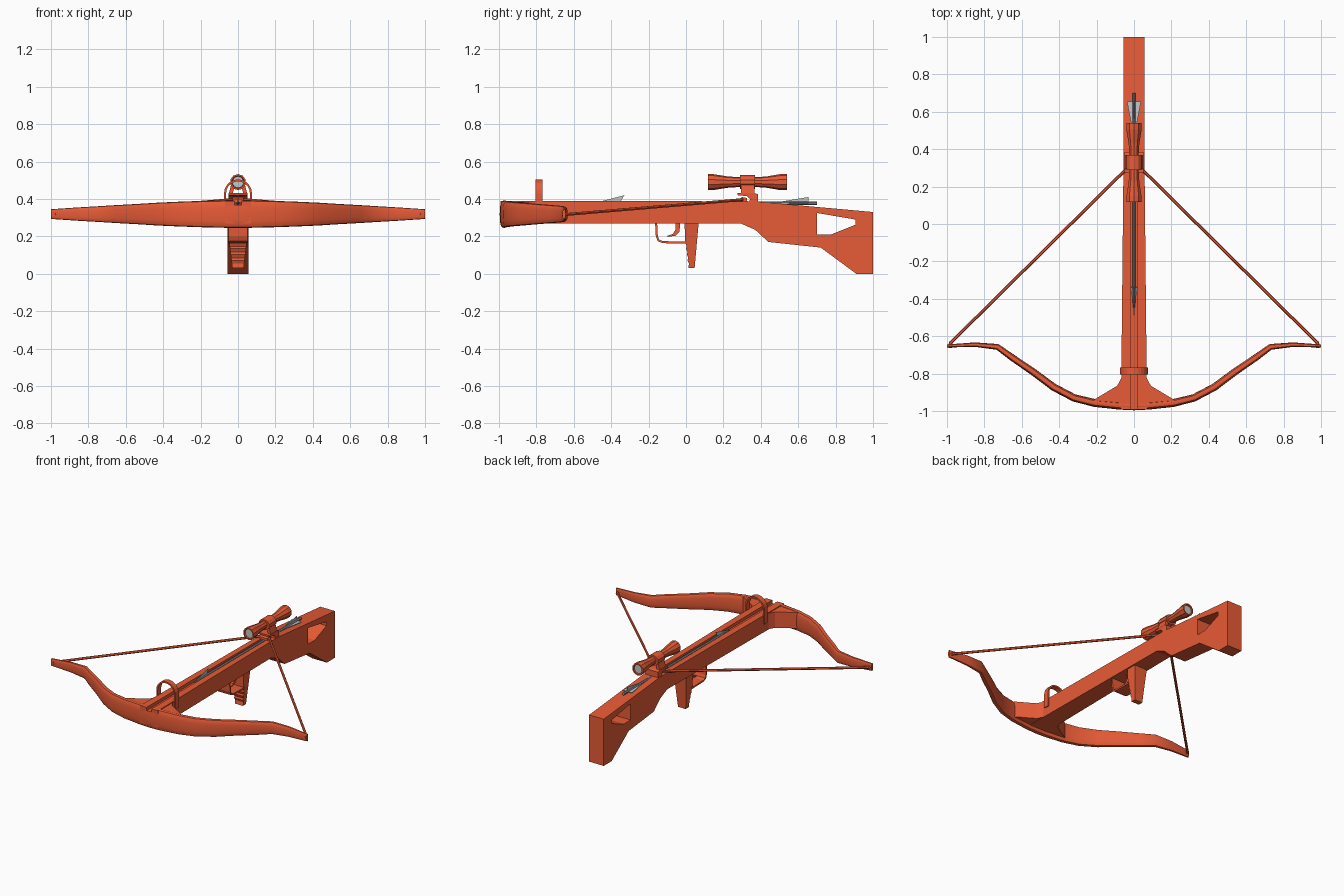
import bpy, bmesh, math
from mathutils import Vector

if "Cube" in bpy.data.objects:
    bpy.data.objects.remove(bpy.data.objects["Cube"])


def material(name, rgb):
    m = bpy.data.materials.new(name)
    m.diffuse_color = (*rgb, 1)
    m.use_nodes = True
    m.node_tree.nodes["Principled BSDF"].inputs["Base Color"].default_value = m.diffuse_color
    return m


RED = material("burnt orange", (0.82, 0.107, 0.038))
STEEL = material("light steel", (0.56, 0.58, 0.58))
SHAFT = material("mid grey", (0.28, 0.29, 0.31))


def finish(name, bm, mat):
    bmesh.ops.recalc_face_normals(bm, faces=bm.faces)
    me = bpy.data.meshes.new(name)
    bm.to_mesh(me)
    bm.free()
    me.materials.append(mat)
    ob = bpy.data.objects.new(name, me)
    bpy.context.collection.objects.link(ob)
    return ob


def loft(name, rings, mat, smooth=False):
    """Skin a list of equal-length point rings and cap both ends."""
    bm = bmesh.new()
    vs = [[bm.verts.new(p) for p in r] for r in rings]
    n = len(rings[0])
    for a, b in zip(vs, vs[1:]):
        for i in range(n):
            j = (i + 1) % n
            bm.faces.new((a[i], a[j], b[j], b[i]))
    bm.faces.new(vs[0])
    bm.faces.new(vs[-1])
    ob = finish(name, bm, mat)
    if smooth:
        bpy.ops.object.select_all(action='DESELECT')
        ob.select_set(True)
        bpy.context.view_layer.objects.active = ob
        bpy.ops.object.shade_smooth_by_angle(angle=math.radians(40))
    return ob


AXES = {'x': lambda a, b, c: (c, a, b),   # outline in y,z
        'y': lambda a, b, c: (a, c, b),   # outline in x,z
        'z': lambda a, b, c: (a, b, c)}   # outline in x,y


def prism(name, pts, axis, lo, hi, mat):
    f = AXES[axis]
    return loft(name, [[f(a, b, c) for a, b in pts] for c in (lo, hi)], mat)


def ribbon(path, t):
    """Outline of a strip of thickness t along a 2D path."""
    left, right = [], []
    for i, p in enumerate(path):
        d = (Vector(path[min(i + 1, len(path) - 1)]) - Vector(path[max(i - 1, 0)])).normalized()
        n = Vector((-d.y, d.x)) * t / 2
        left.append(tuple(Vector(p) + n))
        right.append(tuple(Vector(p) - n))
    return left + right[::-1]


def tube(name, path, r, n, mat):
    rings = []
    for i, p in enumerate(path):
        d = (Vector(path[min(i + 1, len(path) - 1)]) - Vector(path[max(i - 1, 0)])).normalized()
        u = d.cross(Vector((0, 0, 1))).normalized()
        w = u.cross(d)
        rings.append([Vector(p) + r * (math.cos(k * math.tau / n) * u + math.sin(k * math.tau / n) * w)
                      for k in range(n)])
    return loft(name, rings, mat)


def lathe_y(name, prof, z, n, mat):
    """Revolve (y, radius) pairs around a horizontal y axis."""
    rings = [[(r * math.cos((k + .5) * math.tau / n), y, z + r * math.sin((k + .5) * math.tau / n))
              for k in range(n)] for y, r in prof]
    return loft(name, rings, mat)


def cut(ob, cutter):
    mod = ob.modifiers.new("cut", 'BOOLEAN')
    mod.operation, mod.solver, mod.object = 'DIFFERENCE', 'EXACT', cutter
    bpy.context.view_layer.objects.active = ob
    bpy.ops.object.modifier_apply(modifier=mod.name)


# Stock: side outline, widened towards the front
outline = [(-0.992, .39), (.37, .387), (1, .33), (1, 0), (.91, 0), (.72, .14),
           (.44, .17), (.37, .235), (.29, .27), (-0.992, .27)]
stock = prism("stock", outline, 'x', -.057, .057, RED)
bm = bmesh.new()
bm.from_mesh(stock.data)
bmesh.ops.bisect_plane(bm, geom=bm.verts[:] + bm.edges[:] + bm.faces[:],
                       plane_co=(0, .25, 0), plane_no=(0, 1, 0))
for v in bm.verts:
    if v.co.y < -.9:
        v.co.x *= 1.22
bm.to_mesh(stock.data)
bm.free()

# Bow limbs: rounded section swept along the curved plan, mirrored
half = [(0, -.972, .074, .024), (.08, -.97, .073, .022), (.21, -.957, .07, .021), (.32, -.93, .066, .02),
        (.43, -.872, .061, .02), (.54, -.79, .054, .019), (.65, -.715, .048, .018),
        (.73, -.657, .043, .016), (.85, -.645, .036, .012), (.999, -.652, .026, .008)]
full = [(-x, y, h, t) for x, y, h, t in half[:0:-1]] + half
rings = []
for i, (x, y, h, t) in enumerate(full):
    a, b = full[max(i - 1, 0)], full[min(i + 1, len(full) - 1)]
    d = Vector((b[0] - a[0], b[1] - a[1], 0)).normalized()
    side = Vector((-d.y, d.x, 0))
    ring = []
    for k in range(16):
        c, s = math.cos(k * math.tau / 16), math.sin(k * math.tau / 16)
        c, s = math.copysign(abs(c) ** .6, c), math.copysign(abs(s) ** .75, s)
        ring.append(Vector((x, y, .319)) + side * (t * c) + Vector((0, 0, h * s)))
    rings.append(ring)
bow = loft("bow_limbs", rings, RED, smooth=True)

# Bolt groove and shoulder opening
groove = prism("groove_cutter", [(-.019, .367), (.019, .367), (.019, .5), (-.019, .5)], 'y', -1.2, .3, RED)
opening = prism("opening_cutter", [(.70, .325), (.905, .29), (.905, .262), (.775, .21), (.70, .21)],
                'x', -.2, .2, RED)
cut(stock, groove)
cut(bow, groove)
cut(stock, opening)
for c in (groove, opening):
    bpy.data.objects.remove(c)

# Flared brackets joining stock and bow
for s, side in ((-1, "left"), (1, "right")):
    prism("bow_bracket_" + side, [(s * x, y) for x, y in
          [(.03, -.80), (.066, -.82), (.09, -.865), (.21, -.937), (.22, -.955), (.03, -.97)]],
          'z', .272, .384, RED)

# Bowstring: tip loops and two straight runs to the latch
tube("bowstring", [(-.985, -.64, .317), (-.035, .30, .396), (.035, .30, .396), (.985, -.64, .317)],
     .0085, 6, RED)
for s, side in ((-1, "left"), (1, "right")):
    tube("string_loop_" + side, [(s * .983, -.663, .317), (s * .98, -.63, .317)], .0095, 6, RED)
prism("string_latch", [(.285, .37), (.285, .40), (.30, .41), (.325, .405), (.33, .37)], 'x', -.03, .03, RED)

# Front sight hoop
arc = [(.069 * math.cos(a), .43 + .069 * math.sin(a)) for a in [math.pi * k / 12 for k in range(13)]]
prism("front_sight_hoop", ribbon([(.069, .33)] + arc + [(-.069, .33)], .011), 'y', -.805, -.767, RED)

# Grip with finger ridges, tapering downwards
front = []
for k in range(4):
    z = .165 - k * .031
    front += [(-.004 + k * .004, z), (.004 + k * .004, z - .018)]
grip = prism("grip", [(.068, .275), (-.008, .275)] + front + [(.012, .03), (.046, .03)], 'x', -.05, .05, RED)
for v in grip.data.vertices:
    v.co.x *= .6 + .4 * min(1, (v.co.z - .03) / .16)

# Trigger guard and trigger
prism("trigger_guard", ribbon([(-.16, .275), (-.156, .20), (-.147, .178), (-.125, .169), (.003, .166)], .011),
      'x', -.05, .05, RED)
prism("trigger", [(-.03, .275), (-.035, .225), (-.055, .203), (-.10, .197), (-.10, .203),
                  (-.07, .213), (-.057, .235), (-.056, .275)], 'x', -.012, .012, RED)

# Scope mount: base plate with rear foot, two leaning legs, clamp
prism("scope_base", [(.275, .432), (.275, .42), (.325, .415), (.342, .40), (.337, .37), (.385, .37),
                     (.385, .425), (.365, .432)], 'x', -.052, .052, RED)
for s, side in ((-1, "left"), (1, "right")):
    prism("scope_leg_" + side, [(s * .05, .425), (s * .03, .425), (s * .015, .475), (s * .035, .485)],
          'y', .295, .365, RED)
clamp = lathe_y("scope_clamp", [(.29, .042), (.37, .042)], 0, 10, RED)
clamp.location.z = .49
clamp.scale.z = .88

# Scope body with a lens in each end
lathe_y("scope_tube", [(.135, .032), (.117, .034), (.117, .043), (.15, .042), (.225, .03), (.29, .026),
                       (.37, .026), (.43, .03), (.505, .043), (.54, .043), (.54, .034), (.52, .032)],
        .49, 10, RED)
lathe_y("scope_lens_front", [(.125, .031), (.137, .031)], .49, 10, STEEL)
lathe_y("scope_lens_rear", [(.518, .031), (.532, .031)], .49, 10, STEEL)

# Bolt: shaft, bladed head and fletching
Z = .378
lathe_y("bolt_shaft", [(-.45, .004), (-.40, .01), (.70, .01)], Z, 8, SHAFT)


def vanes(name, profile, angles, sizes):
    """Thin radial plates given as (y, radius) outlines around the bolt."""
    for i, (ang, k) in enumerate(zip(angles, sizes)):
        d = Vector((math.cos(math.radians(ang)), 0, math.sin(math.radians(ang))))
        n = Vector((-d.z, 0, d.x)) * .0018
        loft(f"{name}_{i + 1}", [[Vector((0, y, Z)) + d * (r * k) + n * s for y, r in profile]
                                 for s in (-1, 1)], STEEL)


vanes("bolt_head_blade", [(-.49, 0), (-.33, .038), (-.35, .006), (-.35, 0)], (90, 0, 180), (1.1, .47, .47))
vanes("bolt_fletching", [(.50, 0), (.52, .011), (.655, .036), (.655, 0)], (90, 0, 180), (.9, 1.05, 1.05))
